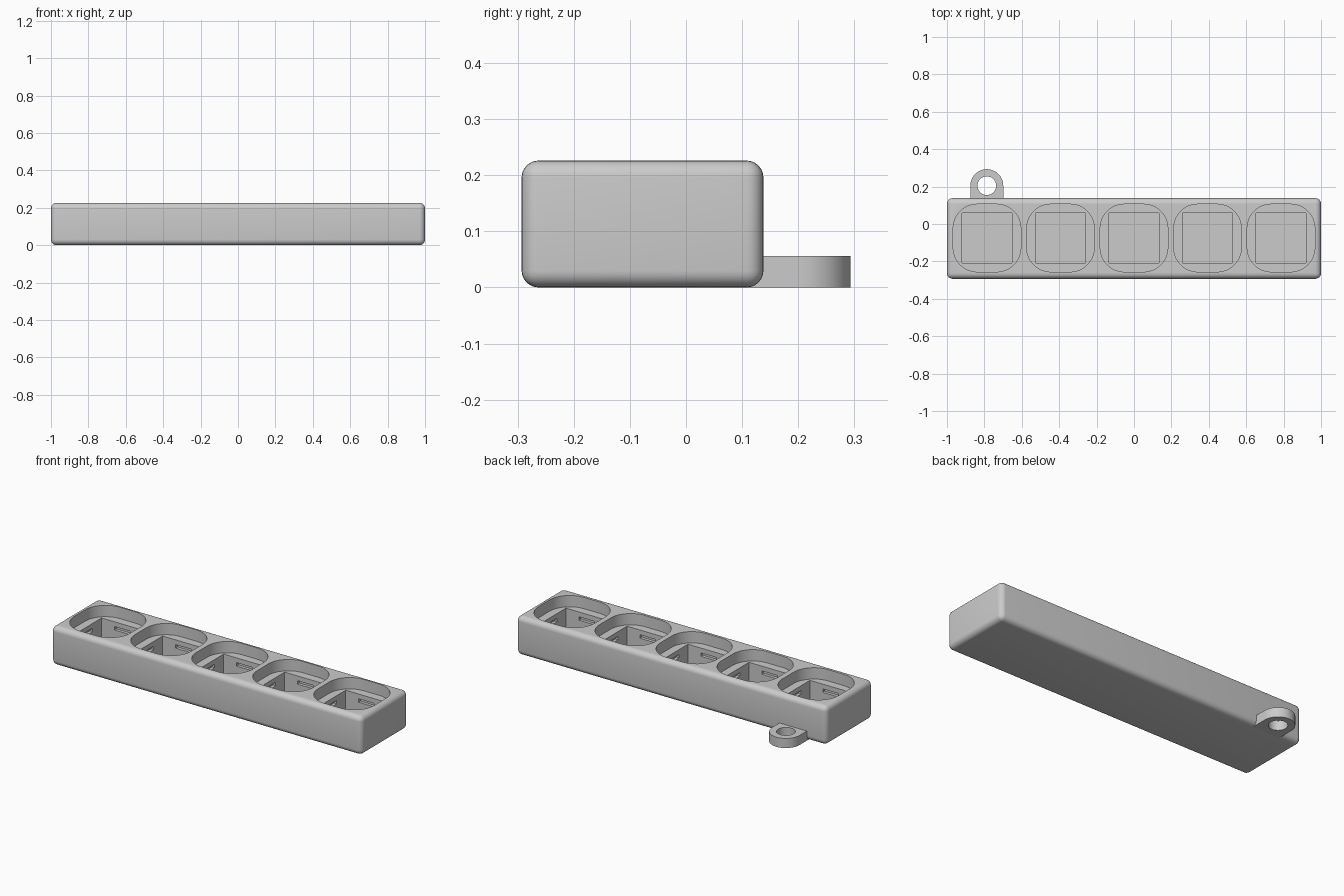
import bpy, bmesh
from math import pi, cos, sin, radians

if "Cube" in bpy.data.objects:
    bpy.data.objects.remove(bpy.data.objects["Cube"])

CENTRES = [i * 0.393 for i in range(-2, 3)]
POCKET_Y = -0.075


def make_object(name, bm):
    bmesh.ops.recalc_face_normals(bm, faces=bm.faces[:])
    mesh = bpy.data.meshes.new(name)
    bm.to_mesh(mesh)
    bm.free()
    obj = bpy.data.objects.new(name, mesh)
    bpy.context.collection.objects.link(obj)
    return obj


def add_prism(bm, outline, z0, z1):
    low = [bm.verts.new((x, y, z0)) for x, y in outline]
    face = bm.faces.new(low)
    up = bmesh.ops.extrude_face_region(bm, geom=[face])["geom"]
    for v in up:
        if isinstance(v, bmesh.types.BMVert):
            v.co.z = z1


def rounded_rect(cx, cy, hx, hy, r=0, steps=12):
    if r == 0:
        return [(cx + sx * hx, cy + sy * hy) for sx, sy in ((1, 1), (-1, 1), (-1, -1), (1, -1))]
    pts = []
    for k, (sx, sy) in enumerate(((1, 1), (-1, 1), (-1, -1), (1, -1))):
        for i in range(steps + 1):
            a = pi / 2 * (k + i / steps)
            pts.append((cx + sx * (hx - r) + r * cos(a), cy + sy * (hy - r) + r * sin(a)))
    return pts


def apply_modifiers(obj):
    bpy.ops.object.select_all(action='DESELECT')
    obj.select_set(True)
    bpy.context.view_layer.objects.active = obj
    for m in list(obj.modifiers):
        bpy.ops.object.modifier_apply(modifier=m.name)


def cut_all(obj, name, hx, hy, z0, z1, r=0):
    """Cut the same prism at every key position."""
    bm = bmesh.new()
    for x in CENTRES:
        add_prism(bm, rounded_rect(x, POCKET_Y, hx, hy, r), z0, z1)
    cutter = make_object(name, bm)
    cutter.hide_render = True
    mod = obj.modifiers.new(name, 'BOOLEAN')
    mod.operation = 'DIFFERENCE'
    mod.solver = 'EXACT'
    mod.object = cutter
    apply_modifiers(obj)
    bpy.data.objects.remove(cutter)


# Long body with rounded edges
bm = bmesh.new()
add_prism(bm, rounded_rect(0, -0.0775, 1.0, 0.2155), 0, 0.226)
body = make_object("key_holder_body", bm)
bevel = body.modifiers.new("round_edges", 'BEVEL')
bevel.width = 0.03
bevel.segments = 6
apply_modifiers(body)

# Rounded recesses, square sockets, and clip slots in the socket walls
cut_all(body, "recess", 0.181, 0.181, 0.16, 0.3, r=0.13)
cut_all(body, "socket", 0.1325, 0.1325, 0.03, 0.2)
cut_all(body, "clip_slot_x", 0.15, 0.05, 0.112, 0.132)
cut_all(body, "clip_slot_y", 0.05, 0.15, 0.112, 0.132)

# Keyring loop at the back: U-shaped tab around a round hole
cx, cy, r_out, r_in, n = -0.787, 0.205, 0.088, 0.05, 32
outer = [(cx + r_out, 0.108)]
outer += [(cx + r_out * cos(pi * i / n), cy + r_out * sin(pi * i / n)) for i in range(n + 1)]
outer += [(cx - r_out, 0.108)]
bm = bmesh.new()
add_prism(bm, outer, 0, 0.056)
loop = make_object("keyring_loop", bm)
bm = bmesh.new()
add_prism(bm, rounded_rect(cx, cy, r_in, r_in, r_in), -0.1, 0.2)
hole = make_object("loop_hole", bm)
hole.hide_render = True
mod = loop.modifiers.new("hole", 'BOOLEAN')
mod.solver = 'EXACT'
mod.object = hole
apply_modifiers(loop)
bpy.data.objects.remove(hole)

# Smooth curved surfaces, keep edges crisp
for obj in (body, loop):
    bpy.ops.object.select_all(action='DESELECT')
    obj.select_set(True)
    bpy.context.view_layer.objects.active = obj
    bpy.ops.object.shade_smooth_by_angle(angle=radians(30))
